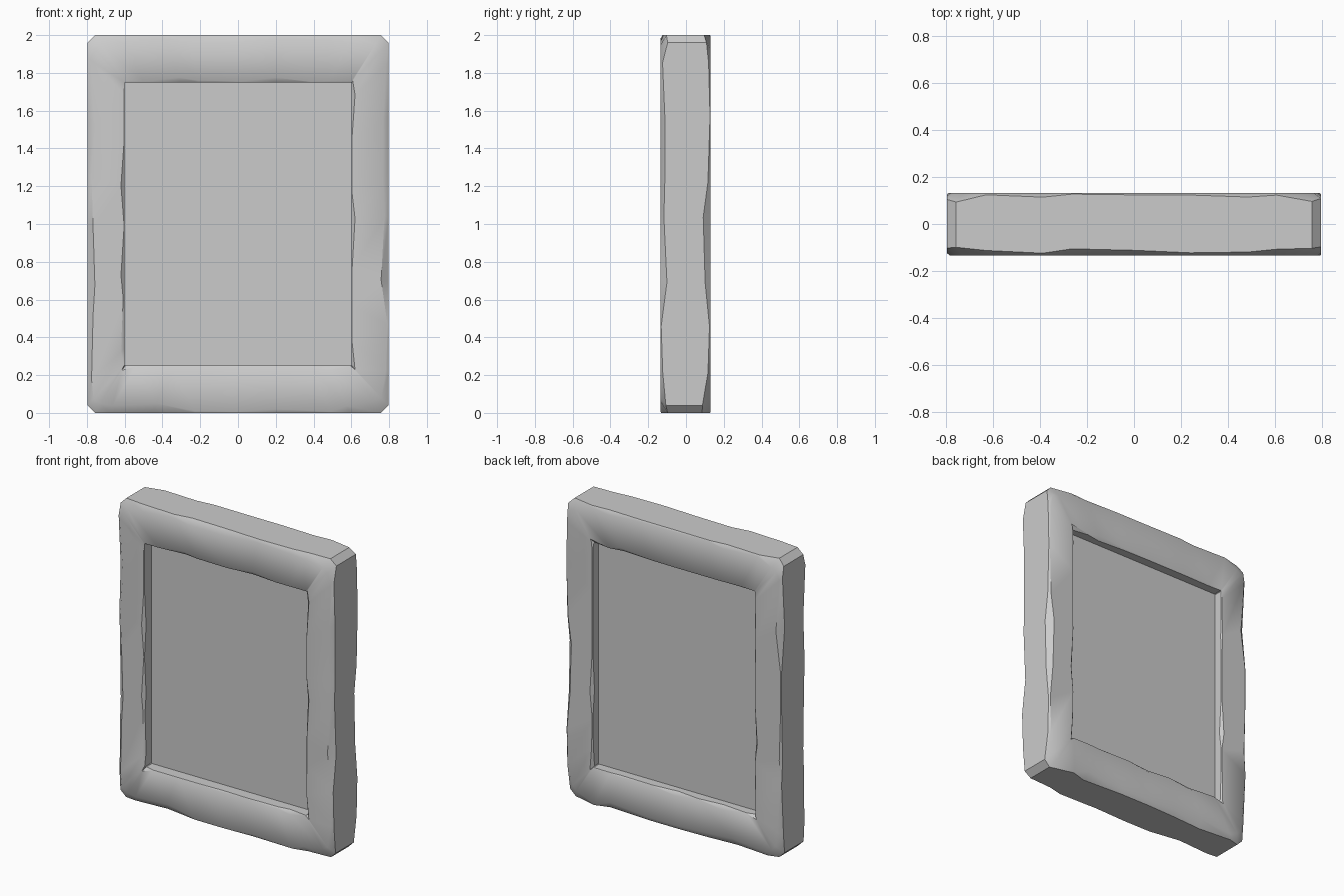
import bpy, bmesh, random

if "Cube" in bpy.data.objects:
    bpy.data.objects.remove(bpy.data.objects["Cube"])

random.seed(11)
Y0, Y1 = -0.135, 0.131          # front and back planes
OUT, INN = (0.797, 1.0), (0.6, 0.75)  # outer / inner half sizes (x, z)


def lerp(a, b, k):
    return a + (b - a) * k


def frame_point(side, f, k, y, cut):
    """Point on one side of the frame: f along the side, k from outer (0) to inner (1)."""
    n, t = (1, 0) if side % 2 == 0 else (0, 1)
    across = lerp(OUT[n], INN[n], k)
    along = f * (lerp(OUT[t], INN[t], k) - lerp(cut, 0.004, min(k * 1.2, 1)))
    sx, sz = [(-1, -1), (1, -1), (1, 1), (-1, 1)][side]
    p = [0, 0]
    p[n] = across * (-1 if side in (0, 3) else 1)
    p[t] = along * (1 if side in (0, 1) else -1)
    return (p[0], y, p[1] + 1.0)


def wear(at_corner):
    """Random chip depth for one edge."""
    if at_corner:
        return random.uniform(0.03, 0.05)
    return random.choice((0.005, 0.008, 0.015, 0.022, 0.03, 0.04))


# Worn frame: chipped eight-sided section swept around the rectangle
bm = bmesh.new()
rings = []
for side in range(4):
    steps = [-1, -0.86, -0.6, -0.32, 0.0, 0.3, 0.58, 0.85, 1]
    for f in steps:
        corner = abs(f) == 1
        if not corner:
            f += random.uniform(-0.07, 0.07)
        cut = 0.04
        of, ob = wear(corner), wear(corner)
        jf, jb = (random.choice((0.003, 0.004, 0.008, 0.02)) for _ in range(2))
        section = [
            (of * 5, Y0), (0, Y0 + of * random.uniform(0.7, 1.0)),
            (0, Y1 - ob * random.uniform(0.7, 1.0)), (ob * 5, Y1),
            (1 - jb * 5, Y1), (1, Y1 - jb),
            (1, Y0 + jf), (1 - jf * 5, Y0),
        ]
        rings.append([bm.verts.new(frame_point(side, f, k, y, cut)) for k, y in section])
for i, a in enumerate(rings):
    b = rings[(i + 1) % len(rings)]
    for j in range(8):
        m = (j + 1) % 8
        bm.faces.new((a[j], a[m], b[m], b[j]))
bmesh.ops.recalc_face_normals(bm, faces=bm.faces)
mesh = bpy.data.meshes.new("worn_frame")
bm.to_mesh(mesh)
bm.free()
frame = bpy.data.objects.new("worn_frame", mesh)
bpy.context.collection.objects.link(frame)
bpy.context.view_layer.objects.active = frame
frame.select_set(True)
bpy.ops.object.shade_smooth_by_angle(angle=0.7)

# Recessed panel
bpy.ops.mesh.primitive_cube_add(size=1, location=(0, 0.005, 1.0))
panel = bpy.context.object
panel.name = "panel"
panel.scale = (1.23, 0.125, 1.53)
